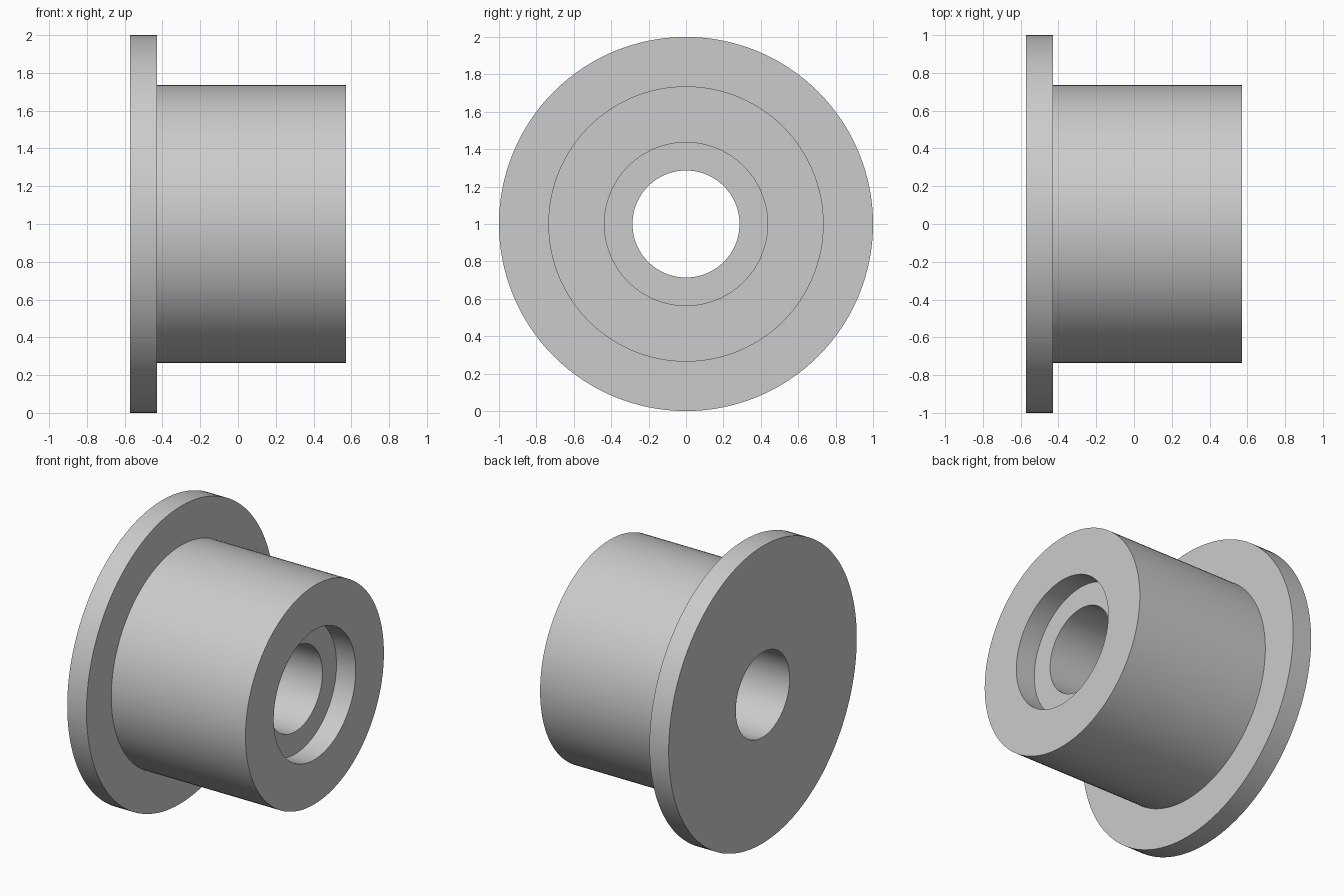
import bpy, bmesh, math
from mathutils import Vector

cube = bpy.data.objects.get("Cube")
if cube:
    bpy.data.objects.remove(cube, do_unlink=True)

SEGMENTS = 128
HALF = 0.571            # half the overall length
FLANGE_R, BODY_R = 1.0, 0.736
BORE_R, RECESS_R = 0.286, 0.436
STEP = 0.143            # flange thickness and recess depth

# Plain grey material
grey = bpy.data.materials.new("light grey")
grey.use_nodes = True
colour = (0.6, 0.6, 0.6, 1.0)
grey.diffuse_color = colour
grey.node_tree.nodes["Principled BSDF"].inputs["Base Color"].default_value = colour

# Closed half section (axial position, radius): flange, sleeve, recess, bore
section = [
    (-HALF, BORE_R), (-HALF, FLANGE_R),
    (-HALF + STEP, FLANGE_R), (-HALF + STEP, BODY_R),
    (HALF, BODY_R), (HALF, RECESS_R),
    (HALF - STEP, RECESS_R), (HALF - STEP, BORE_R),
]

# Revolve the section around the x axis
bm = bmesh.new()
verts = [bm.verts.new((x, 0, r)) for x, r in section]
edges = [bm.edges.new((v, verts[(i + 1) % len(verts)])) for i, v in enumerate(verts)]
bmesh.ops.spin(bm, geom=verts + edges, cent=Vector(), axis=Vector((1, 0, 0)),
               angle=math.tau, steps=SEGMENTS)
bmesh.ops.remove_doubles(bm, verts=bm.verts, dist=0.0001)
bmesh.ops.recalc_face_normals(bm, faces=bm.faces)
mesh = bpy.data.meshes.new("flanged_bushing")
bm.to_mesh(mesh)
bm.free()
mesh.materials.append(grey)

bushing = bpy.data.objects.new("flanged_bushing", mesh)
bushing.location.z = FLANGE_R
bpy.context.collection.objects.link(bushing)

# Smooth round walls with crisp rims
bpy.ops.object.select_all(action='DESELECT')
bushing.select_set(True)
bpy.context.view_layer.objects.active = bushing
bpy.ops.object.shade_smooth_by_angle(angle=math.radians(30))
